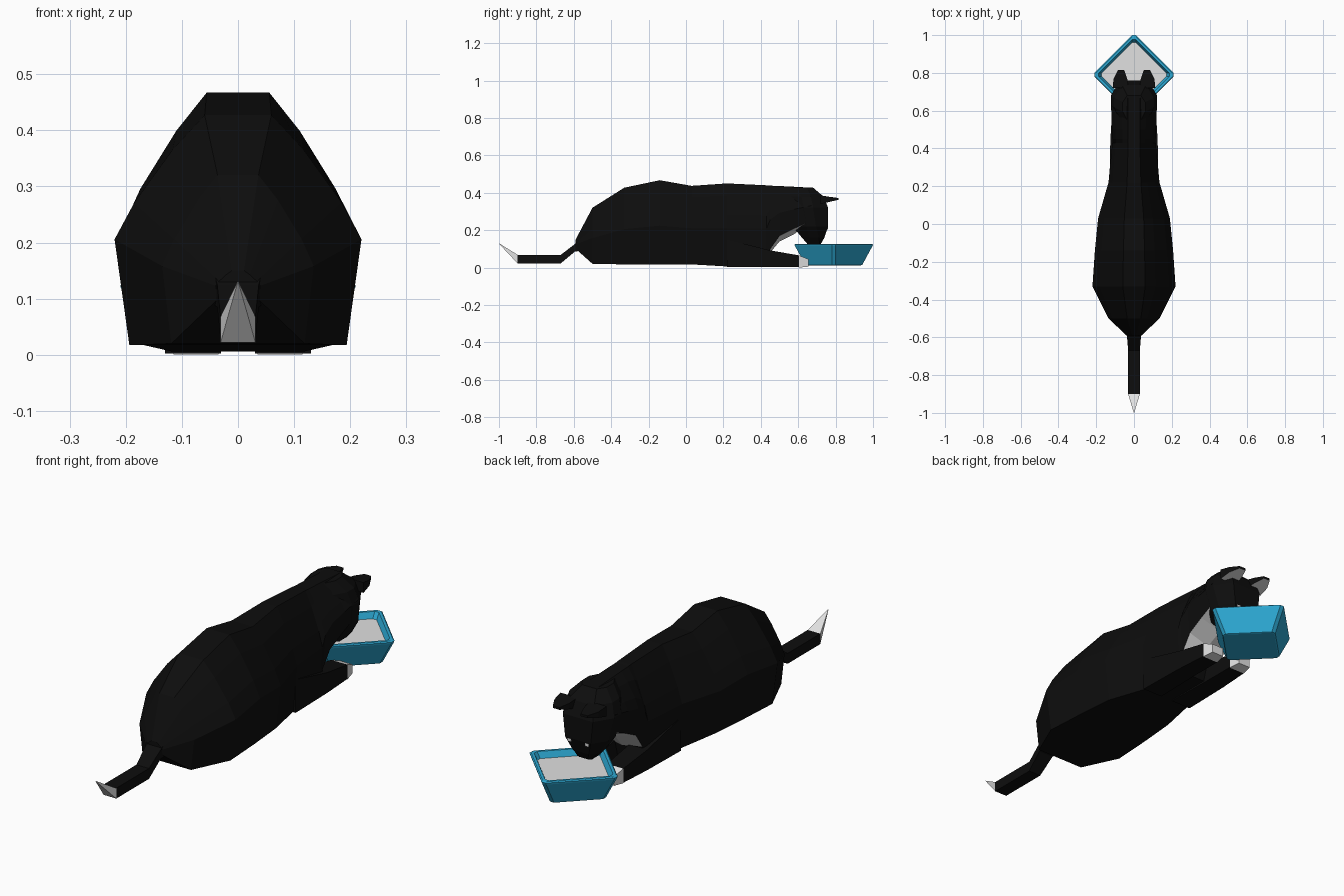
import bpy, bmesh, math
from mathutils import Vector

cube = bpy.data.objects.get("Cube")
if cube:
    bpy.data.objects.remove(cube, do_unlink=True)


def material(name, rgb):
    m = bpy.data.materials.new(name)
    m.use_nodes = True
    m.diffuse_color = (*rgb, 1)
    m.node_tree.nodes["Principled BSDF"].inputs["Base Color"].default_value = (*rgb, 1)
    return m


BLACK = material("black fur", (0.004, 0.004, 0.004))
WHITE = material("white fur", (0.75, 0.75, 0.75))
BLUE = material("blue bowl", (0.026, 0.4, 0.66))


def loft(name, rings, mats, rule=None):
    """Skin a list of equal-length rings, cap both ends, colour by rule."""
    bm = bmesh.new()
    rows = [[bm.verts.new(p) for p in ring] for ring in rings]
    n = len(rows[0])
    for a, b in zip(rows, rows[1:]):
        for i in range(n):
            j = (i + 1) % n
            bm.faces.new((a[i], a[j], b[j], b[i]))
    bm.faces.new(rows[0])
    bm.faces.new(rows[-1])
    bmesh.ops.recalc_face_normals(bm, faces=bm.faces)
    for f in bm.faces:
        f.material_index = int(bool(rule and rule(f.calc_center_median(), f.normal)))
    me = bpy.data.meshes.new(name)
    bm.to_mesh(me)
    bm.free()
    for m in mats:
        me.materials.append(m)
    ob = bpy.data.objects.new(name, me)
    bpy.context.collection.objects.link(ob)
    return ob


def box_ring(x0, x1, y, z0, z1):
    return [(x0, y, z0), (x1, y, z0), (x1, y, z1), (x0, y, z1)]


def body_ring(y, w, z0, z1, keel):
    half = [(0.88, 0), (1, 0.46), (0.84, 0.62), (0.53, 0.85), (0.27, 1)]
    right = [(w * a, y, z0 + (z1 - z0) * b) for a, b in half]
    left = [(-x, yy, z) for x, yy, z in reversed(right)]
    return [(0, y, z0 - keel)] + right + left


# Long body from rump to neck, with a white throat underneath
sections = [(-0.59, 0.04, 0.1, 0.15, 0), (-0.5, 0.135, 0.02, 0.32, 0),
            (-0.33, 0.22, 0.017, 0.427, 0), (-0.14, 0.207, 0.017, 0.467, 0),
            (0.03, 0.19, 0.017, 0.437, 0), (0.22, 0.135, 0.006, 0.45, 0),
            (0.43, 0.115, 0.01, 0.44, 0), (0.45, 0.115, 0.1, 0.438, 0.02),
            (0.5, 0.117, 0.17, 0.436, 0.03), (0.58, 0.12, 0.21, 0.432, 0.03),
            (0.67, 0.122, 0.25, 0.427, 0)]
loft("body", [body_ring(*s) for s in sections], [BLACK, WHITE],
     lambda c, n: c.y > 0.42 and n.z < -0.3)

# Lowered head, stacked from muzzle to crown
head_rings = []
for z, w, y0, y1 in [(0.125, 0.035, 0.65, 0.72), (0.16, 0.065, 0.62, 0.74),
                     (0.22, 0.105, 0.57, 0.76), (0.32, 0.123, 0.54, 0.76),
                     (0.38, 0.105, 0.54, 0.735), (0.427, 0.06, 0.55, 0.68)]:
    m = (y0 + y1) / 2
    head_rings.append([(w * 0.6, y1, z), (w, m + 0.03, z), (w, m - 0.02, z), (w * 0.6, y0, z),
                       (-w * 0.6, y0, z), (-w, m - 0.02, z), (-w, m + 0.03, z), (-w * 0.6, y1, z)])
loft("head", head_rings, [BLACK])

for side, s in (("left", 1), ("right", -1)):
    # Ear pointing forward, pale on the underside
    loft(side + "_ear", [box_ring(s * 0.03, s * 0.113, 0.72, 0.34, 0.386),
                         box_ring(s * 0.036, s * 0.108, 0.77, 0.352, 0.378),
                         box_ring(s * 0.052, s * 0.085, 0.815, 0.362, 0.372)],
         [BLACK, WHITE], lambda c, n: n.z < -0.7)
    # Small eye plate on the face
    loft(side + "_eye", [box_ring(s * 0.035, s * 0.052, y, 0.203, 0.216)
                         for y in (0.752, 0.76)], [WHITE])
    # Foreleg lying on the ground, ending in a white paw
    loft(side + "_foreleg", [box_ring(s * 0.03, s * 0.13, 0.22, 0.002, 0.15),
                             box_ring(s * 0.035, s * 0.125, 0.45, 0.002, 0.092),
                             box_ring(s * 0.035, s * 0.115, 0.605, 0.002, 0.065)], [BLACK])
    loft(side + "_paw", [box_ring(s * 0.035, s * 0.115, 0.605, 0, 0.065),
                         box_ring(s * 0.045, s * 0.105, 0.655, 0.005, 0.045)], [WHITE])

# Tail and its pale upturned tip
loft("tail", [box_ring(-0.045, 0.045, -0.56, 0.09, 0.16),
              box_ring(-0.037, 0.037, -0.595, 0.085, 0.125),
              box_ring(-0.031, 0.031, -0.67, 0.022, 0.068),
              box_ring(-0.031, 0.031, -0.9, 0.022, 0.068)], [BLACK])
loft("tail_tip", [box_ring(-0.031, 0.031, -0.9, 0.022, 0.068),
                  box_ring(-0.001, 0.001, -1, 0.128, 0.13)], [WHITE])


def diamond(r, z, cut=0.01, cy=0.79):
    """Square turned on its corner, with clipped corners."""
    pts = []
    for k in range(4):
        a = k * math.pi / 2
        d, t = Vector((math.cos(a), math.sin(a))), Vector((-math.sin(a), math.cos(a)))
        for e in (-cut, cut):
            p = d * r + t * e
            pts.append((p.x, cy + p.y, z))
    return pts


# Sloped feeding bowl with a hollow, and the milk in it
loft("bowl", [diamond(r, z) for r, z in [(0.145, 0.012), (0.152, 0.014), (0.207, 0.115),
                                         (0.21, 0.123), (0.203, 0.127), (0.187, 0.127),
                                         (0.168, 0.095)]], [BLUE])
loft("milk", [diamond(0.171, 0.094), diamond(0.171, 0.1)], [WHITE])
